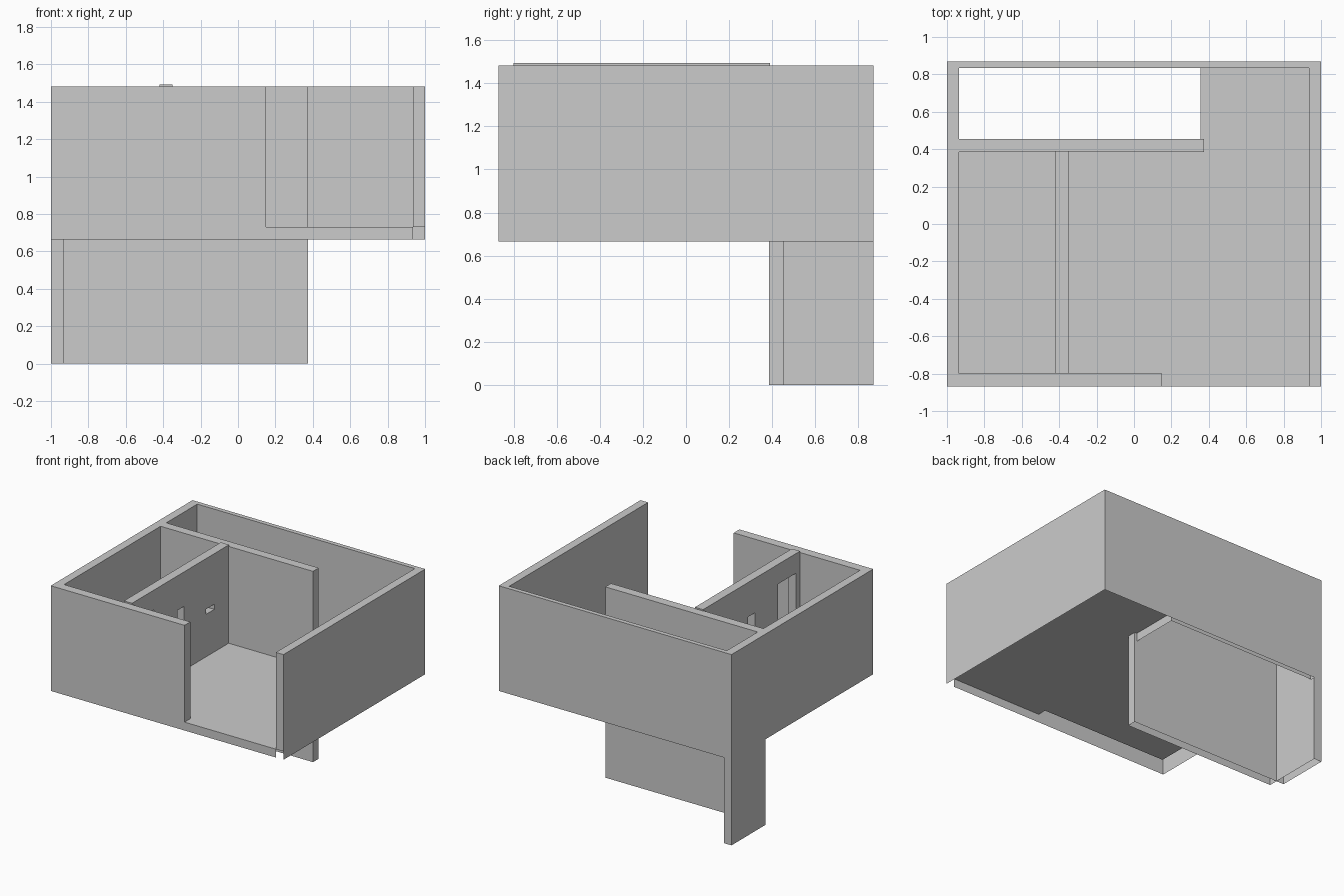
import bpy, bmesh

if "Cube" in bpy.data.objects:
    bpy.data.objects.remove(bpy.data.objects["Cube"])

BASE, FLOOR, TOP = 0.665, 0.73, 1.482


def finish(name, bm, fix=True):
    if fix:
        bmesh.ops.recalc_face_normals(bm, faces=bm.faces[:])
    me = bpy.data.meshes.new(name)
    bm.to_mesh(me)
    bm.free()
    ob = bpy.data.objects.new(name, me)
    bpy.context.collection.objects.link(ob)
    return ob


def ribbon(name, path, z0, z1):
    """Vertical skin along an open plan path; normals face left of travel."""
    bm = bmesh.new()
    lo = [bm.verts.new((x, y, z0)) for x, y in path]
    hi = [bm.verts.new((x, y, z1)) for x, y in path]
    for i in range(len(path) - 1):
        bm.faces.new((lo[i + 1], lo[i], hi[i], hi[i + 1]))
    return finish(name, bm, False)


def prism(name, outline, z0, z1, top=True, bottom=False):
    """Counter-clockwise plan outline extruded upwards, with optional caps."""
    bm = bmesh.new()
    n = len(outline)
    lo = [bm.verts.new((x, y, z0)) for x, y in outline]
    hi = [bm.verts.new((x, y, z1)) for x, y in outline]
    for i in range(n):
        j = (i + 1) % n
        bm.faces.new((lo[i], lo[j], hi[j], hi[i]))
    if top:
        bm.faces.new(hi)
    if bottom:
        bm.faces.new(lo[::-1])
    return finish(name, bm, False)


def rect(x0, x1, y0, y1):
    return [(x0, y0), (x1, y0), (x1, y1), (x0, y1)]


# Outer walls, wrapping round from the entrance opening
prism("outer_walls", [
    (0.15, -0.8), (-0.935, -0.8), (-0.935, 0.835), (0.935, 0.835),
    (0.935, -0.87), (1, -0.87), (1, 0.87), (-1, 0.87), (-1, -0.87),
    (0.15, -0.87)], FLOOR, TOP)

# Skirt below the walls (open underneath)
ribbon("floor_skirt", [(1, -0.87), (1, 0.87), (-1, 0.87), (-1, -0.87),
                       (0.935, -0.87)][::-1], BASE, FLOOR)

# Floor surface with the stairwell left out
bm = bmesh.new()
plan = [(-0.935, -0.8), (0.15, -0.8), (0.15, -0.87), (0.935, -0.87),
        (0.935, 0.835), (0.355, 0.835), (0.355, 0.455), (0.375, 0.455),
        (0.375, 0.385), (-0.935, 0.385)]
bm.faces.new([bm.verts.new((x, y, FLOOR)) for x, y in plan])
finish("floor", bm, False)

# Stairwell rim and its walls reaching down to the ground
ribbon("stairwell_rim", [(0.355, 0.455), (0.355, 0.835), (-0.935, 0.835),
                         (-0.935, 0.455)][::-1], BASE, FLOOR)
prism("stairwell_wall", rect(-0.935, 0.375, 0.385, 0.455), 0, TOP)
prism("stairwell_end_wall", rect(-1, -0.935, 0.455, 0.87), 0, BASE, top=False)

# Partition, slightly taller, with a doorway and two small openings
partition = prism("partition_wall", rect(-0.42, -0.35, -0.8, 0.39),
                  FLOOR, 1.493, bottom=True)
for name, y0, y1, z0, z1 in (("doorway", -0.75, -0.53, 0.6, 1.34),
                             ("hatch", -0.245, -0.16, 1.10, 1.225),
                             ("slot", 0.11, 0.21, 1.06, 1.10)):
    cutter = prism(name + "_cutter", rect(-0.5, -0.27, y0, y1), z0, z1,
                   bottom=True)
    cutter.hide_render = True
    cutter.hide_set(True)
    mod = partition.modifiers.new(name, "BOOLEAN")
    mod.operation = "DIFFERENCE"
    mod.solver = "EXACT"
    mod.object = cutter
